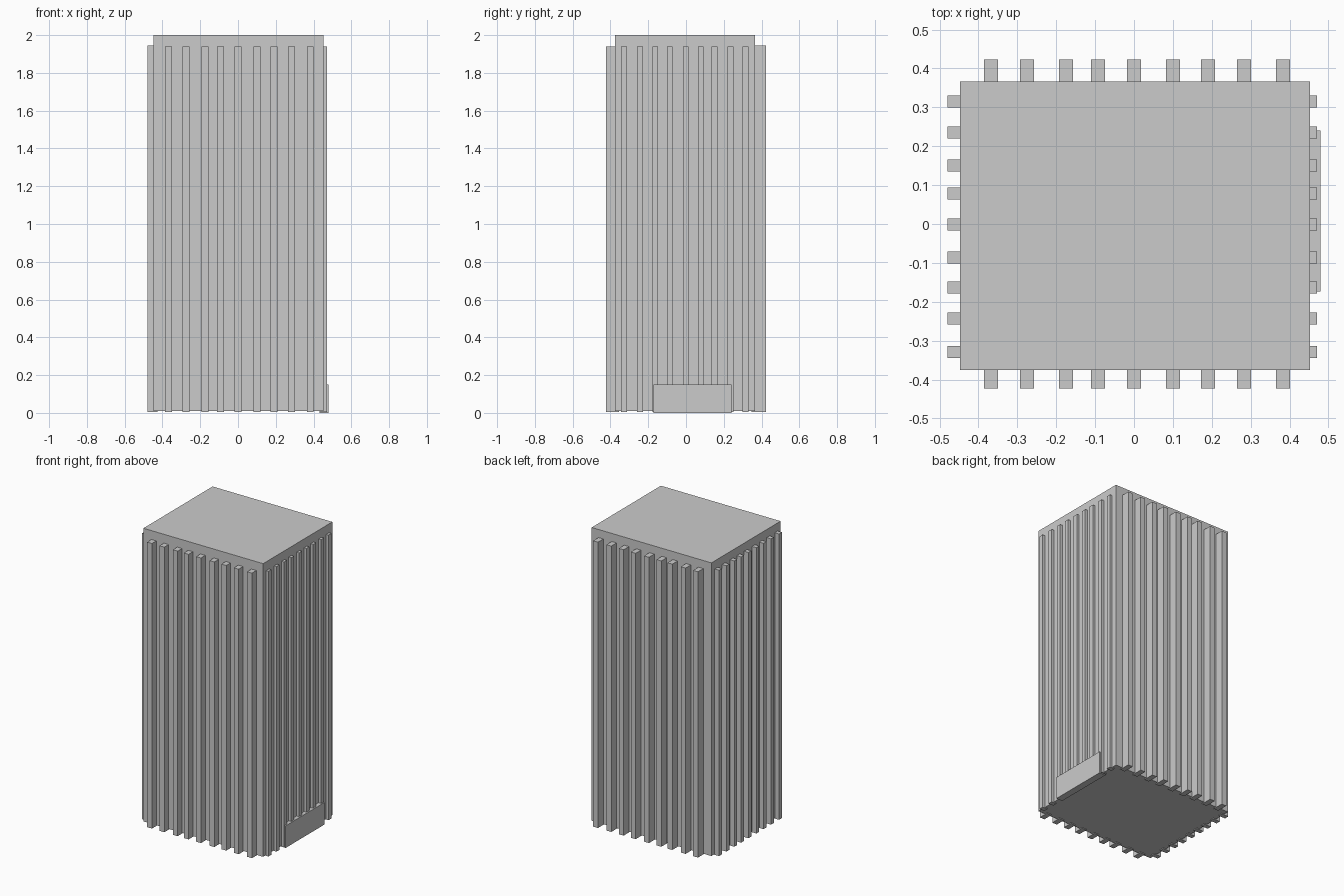
import bpy
import bmesh
from mathutils import Matrix, Vector

cube = bpy.data.objects.get("Cube")
if cube:
    bpy.data.objects.remove(cube)

grey = bpy.data.materials.new("concrete grey")
grey.use_nodes = True
colour = (0.6, 0.6, 0.6, 1)
grey.diffuse_color = colour
grey.node_tree.nodes["Principled BSDF"].inputs["Base Color"].default_value = colour


def boxes(name, bounds):
    """One object made of boxes, each given by its low and high corner."""
    bm = bmesh.new()
    for low, high in bounds:
        low, high = Vector(low), Vector(high)
        matrix = Matrix.Translation((low + high) / 2) @ Matrix.Diagonal((*(high - low), 1))
        bmesh.ops.create_cube(bm, size=1, matrix=matrix)
    mesh = bpy.data.meshes.new(name)
    bm.to_mesh(mesh)
    bm.free()
    mesh.materials.append(grey)
    bpy.context.collection.objects.link(bpy.data.objects.new(name, mesh))


# Tower block
left, right, front, back = 0.452, -0.447, -0.376, 0.366
boxes("tower_body", [((right, front, 0.01), (left, back, 2))])

# Vertical ribs on the four walls, sunk a little into the body
inset, half_x, half_y, base = 0.02, 0.018, 0.0155, 0.005
columns = [-0.368, -0.275, -0.175, -0.093, 0, 0.1, 0.19, 0.283, 0.383]
rows = [-0.329, -0.243, -0.163, -0.086, -0.001, 0.078, 0.15, 0.235, 0.315]

boxes("front_ribs", [((x - half_x, -0.423, base), (x + half_x, front + inset, 1.94))
                     for x in columns])
boxes("back_ribs", [((x - half_x, back - inset, base), (x + half_x, 0.423, 1.945))
                    for x in columns])
boxes("right_ribs", [((-0.479, y - half_y, base), (right + inset, y + half_y, 1.945))
                     for y in rows])
boxes("left_ribs", [((left - inset, y - half_y, base), (0.47, y + half_y, 1.94))
                    for y in rows])

# Entrance block low on the left wall
boxes("entrance_block", [((left - inset, -0.173, 0), (0.479, 0.241, 0.15))])
